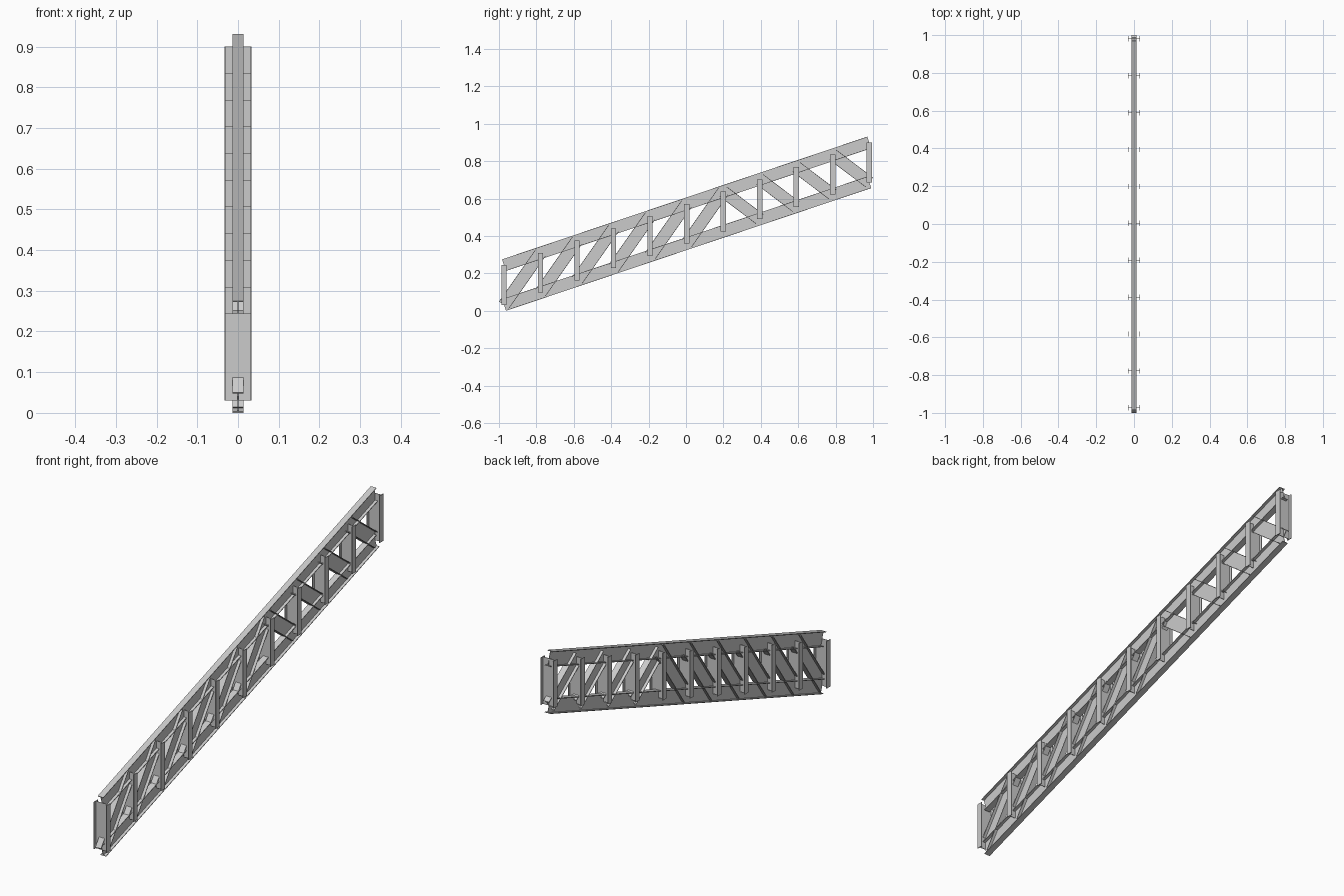
import bpy
import bmesh
from mathutils import Vector

if "Cube" in bpy.data.objects:
    bpy.data.objects.remove(bpy.data.objects["Cube"])

N = 10                                  # panels
Y0, DY = -0.973, 0.1953                 # first node and spacing
Z0, DZ, HEIGHT = 0.031, 0.0656, 0.213   # slope and truss depth
D, W = 0.0327, 0.014                    # half depth and half flange width
TF, TW = 0.003, 0.001                   # flange thickness, half web thickness

# I-section outline: (flange direction, depth direction)
half = [(W, D), (W, D - TF), (TW, D - TF), (TW, -D + TF), (W, -D + TF), (W, -D)]
PROFILE = half + [(-u, v) for u, v in reversed(half)]


def bottom(k):
    return Vector((0, Y0 + DY * k, Z0 + DZ * k))


def top(k):
    return bottom(k) + Vector((0, 0, HEIGHT))


def beam(name, a, b, flange_axis):
    """I-beam from a to b, flanges spread along flange_axis."""
    axis = (b - a).normalized()
    u = Vector(flange_axis)
    v = axis.cross(u).normalized()
    bm = bmesh.new()
    rings = [[bm.verts.new(p + u * s + v * t) for s, t in PROFILE] for p in (a, b)]
    n = len(PROFILE)
    for i in range(n):
        j = (i + 1) % n
        bm.faces.new((rings[0][i], rings[0][j], rings[1][j], rings[1][i]))
    for ring in rings:
        bm.faces.new(ring)
    bmesh.ops.recalc_face_normals(bm, faces=bm.faces)
    mesh = bpy.data.meshes.new(name)
    bm.to_mesh(mesh)
    bm.free()
    bpy.context.collection.objects.link(bpy.data.objects.new(name, mesh))


# Vertical posts, turned so their webs run across the truss
for k in range(N + 1):
    beam(f"post_{k}", bottom(k), top(k), (0, 1, 0))

for k in range(N):
    # Chord segments
    beam(f"bottom_chord_{k}", bottom(k), bottom(k + 1), (1, 0, 0))
    beam(f"top_chord_{k}", top(k), top(k + 1), (1, 0, 0))
    # Diagonals rise in the first six panels and fall in the last four
    if k < 6:
        beam(f"diagonal_{k}", bottom(k), top(k + 1), (1, 0, 0))
    else:
        beam(f"diagonal_{k}", top(k), bottom(k + 1), (1, 0, 0))
